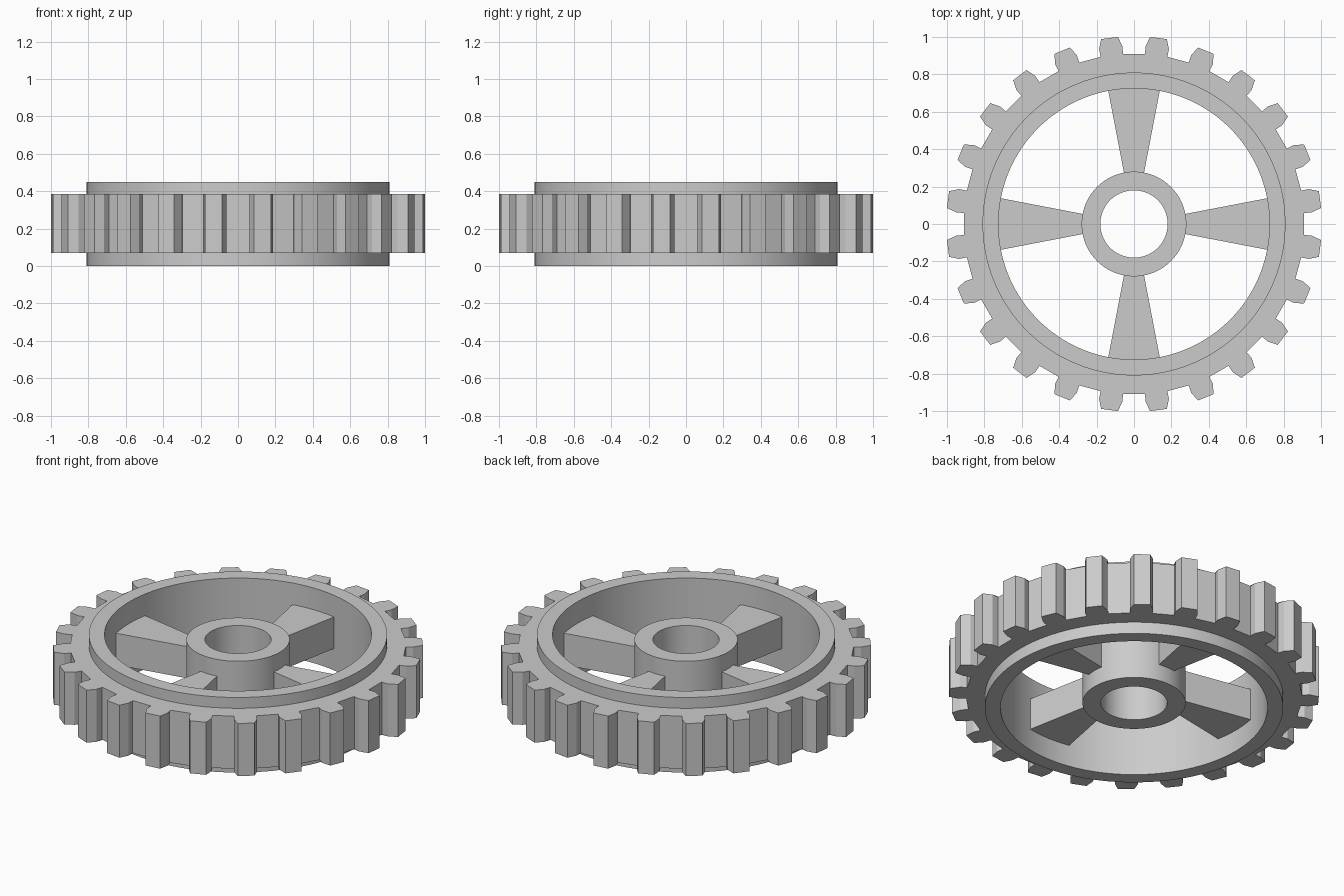
import bpy, bmesh, math

if "Cube" in bpy.data.objects:
    bpy.data.objects.remove(bpy.data.objects["Cube"])

grey = bpy.data.materials.new("light grey")
grey.diffuse_color = (0.6, 0.6, 0.6, 1)
grey.use_nodes = True
grey.node_tree.nodes["Principled BSDF"].inputs["Base Color"].default_value = grey.diffuse_color


def finish(bm, name, smooth=False):
    bmesh.ops.recalc_face_normals(bm, faces=bm.faces)
    me = bpy.data.meshes.new(name)
    bm.to_mesh(me)
    bm.free()
    me.materials.append(grey)
    ob = bpy.data.objects.new(name, me)
    bpy.context.collection.objects.link(ob)
    if smooth:
        bpy.ops.object.select_all(action='DESELECT')
        ob.select_set(True)
        bpy.context.view_layer.objects.active = ob
        bpy.ops.object.shade_smooth_by_angle(angle=math.radians(30))
    return ob


def ring(name, outer, inner, z0, z1, smooth=False):
    """Solid band between two outlines with matching point counts."""
    bm = bmesh.new()
    loops = [[bm.verts.new((x, y, z)) for x, y in pts]
             for pts, z in ((outer, z0), (outer, z1), (inner, z1), (inner, z0))]
    n = len(outer)
    for k in range(4):
        a, b = loops[k], loops[(k + 1) % 4]
        for i in range(n):
            j = (i + 1) % n
            bm.faces.new((a[i], a[j], b[j], b[i]))
    return finish(bm, name, smooth)


def circle(r, n=96):
    return [(r * math.cos(2 * math.pi * i / n), r * math.sin(2 * math.pi * i / n))
            for i in range(n)]


# Toothed band: each tooth is (radial, tangential) profile turned about z
TEETH = 24
tooth = [(0.91, -0.055), (0.95, -0.063), (1.003, -0.045),
         (1.003, 0.045), (0.95, 0.063), (0.91, 0.055)]
outline, bore = [], []
for k in range(TEETH):
    a = 2 * math.pi * (k + 0.5) / TEETH
    for r, t in tooth:
        x = r * math.cos(a) - t * math.sin(a)
        y = r * math.sin(a) + t * math.cos(a)
        outline.append((x, y))
        s = 0.77 / math.hypot(x, y)
        bore.append((x * s, y * s))
ring("toothed_band", outline, bore, 0.07, 0.385)

# Raised rim and hub
ring("rim", circle(0.81), circle(0.725), 0.0, 0.45, True)
ring("hub", circle(0.28), circle(0.18), 0.03, 0.42, True)

# Four wedge spokes, widening outwards
for k in range(4):
    a = k * math.pi / 2
    bm = bmesh.new()
    base = []
    for r, t in ((0.25, -0.049), (0.75, -0.145), (0.75, 0.145), (0.25, 0.049)):
        base.append(bm.verts.new((r * math.cos(a) - t * math.sin(a),
                                  r * math.sin(a) + t * math.cos(a), 0.13)))
    f = bm.faces.new(base)
    ext = bmesh.ops.extrude_face_region(bm, geom=[f])
    up = [v for v in ext["geom"] if isinstance(v, bmesh.types.BMVert)]
    bmesh.ops.translate(bm, verts=up, vec=(0, 0, 0.19))
    if not f.is_valid or len(bm.faces) < 6:
        bm.faces.new(base)
    finish(bm, f"spoke_{k + 1}")
